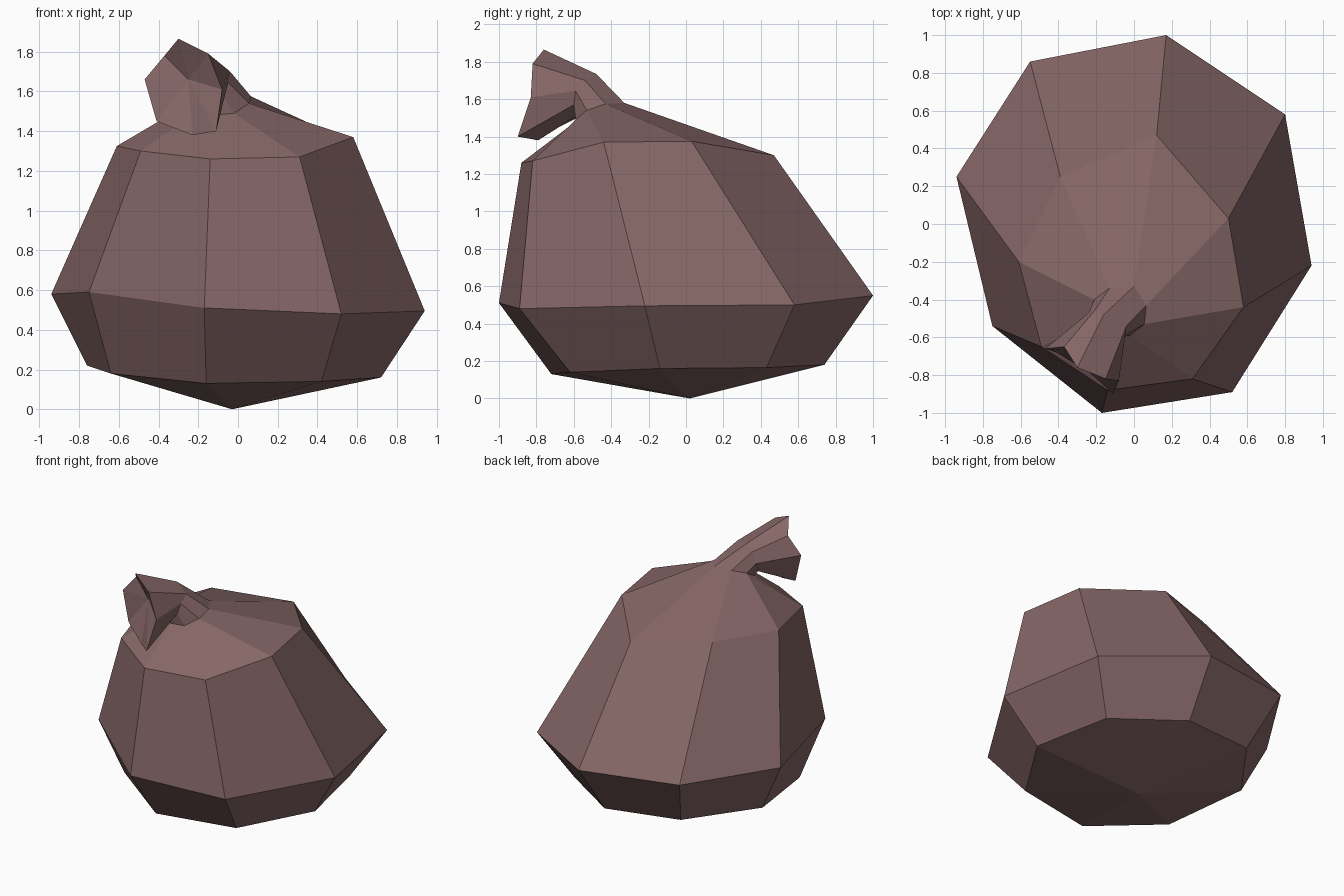
import bpy

if "Cube" in bpy.data.objects:
    bpy.data.objects.remove(bpy.data.objects["Cube"])

cloth = bpy.data.materials.new("dusty mauve cloth")
cloth.diffuse_color = (0.24, 0.135, 0.135, 1)
cloth.use_nodes = True
cloth.node_tree.nodes["Principled BSDF"].inputs["Base Color"].default_value = cloth.diffuse_color

# Eight-sided cross-sections, each starting at the back and running clockwise from above
floor_ring = [(.14, .74, .18), (.60, .43, .165), (.72, -.14, .16), (.42, -.62, .14),
              (-.16, -.72, .13), (-.64, -.40, .18), (-.76, .20, .22), (-.42, .66, .215)]
belly_ring = [(.17, 1.0, .55), (.80, .58, .50), (.94, -.22, .495), (.52, -.89, .48),
              (-.17, -1.0, .51), (-.75, -.54, .59), (-.94, .25, .58), (-.55, .86, .58)]
shoulder_ring = [(.12, .47, 1.30), (.50, .03, 1.375), (.58, -.44, 1.37), (.31, -.82, 1.27),
                 (-.14, -.88, 1.26), (-.49, -.65, 1.30), (-.61, -.20, 1.325), (-.39, .25, 1.35)]
neck_ring = [(0, -.33, 1.58), (.065, -.43, 1.575), (.055, -.53, 1.54), (-.02, -.59, 1.49),
             (-.13, -.59, 1.48), (-.20, -.50, 1.50), (-.21, -.40, 1.56), (-.13, -.34, 1.58)]
throat_ring = [(-.16, -.48, 1.735), (-.04, -.54, 1.70), (-.05, -.59, 1.645), (-.07, -.60, 1.57),
               (-.13, -.59, 1.51), (-.22, -.52, 1.53), (-.24, -.47, 1.61), (-.21, -.46, 1.69)]
mouth_ring = [(-.30, -.76, 1.865), (-.15, -.82, 1.79), (-.08, -.83, 1.61), (-.11, -.90, 1.40),
              (-.23, -.79, 1.38), (-.41, -.68, 1.45), (-.47, -.66, 1.66), (-.37, -.65, 1.78)]


def loft(name, rings, start_tip=None, end_tip=None):
    """Skin rings together, closing an end with a fan to a tip point."""
    verts = [v for ring in rings for v in ring]
    n, last = 8, 8 * (len(rings) - 1)
    faces = []
    for r in range(len(rings) - 1):
        for i in range(n):
            a, b = r * n + i, r * n + (i + 1) % n
            faces.append((a, a + n, b + n, b))
    if start_tip:
        verts.append(start_tip)
        faces += [(i, (i + 1) % n, len(verts) - 1) for i in range(n)]
    if end_tip:
        verts.append(end_tip)
        faces += [(last + (i + 1) % n, last + i, len(verts) - 1) for i in range(n)]
    mesh = bpy.data.meshes.new(name)
    mesh.from_pydata(verts, [], faces)
    mesh.materials.append(cloth)
    mesh.update()
    obj = bpy.data.objects.new(name, mesh)
    bpy.context.collection.objects.link(obj)
    return obj


# Bulging sack with a slightly pointed underside
loft("sack_body", [floor_ring, belly_ring, shoulder_ring, neck_ring], start_tip=(-.03, .02, 0))
# Gathered top, drooping forward and flaring to a hollow mouth
loft("gathered_top", [neck_ring, throat_ring, mouth_ring], end_tip=(-.25, -.68, 1.66))
